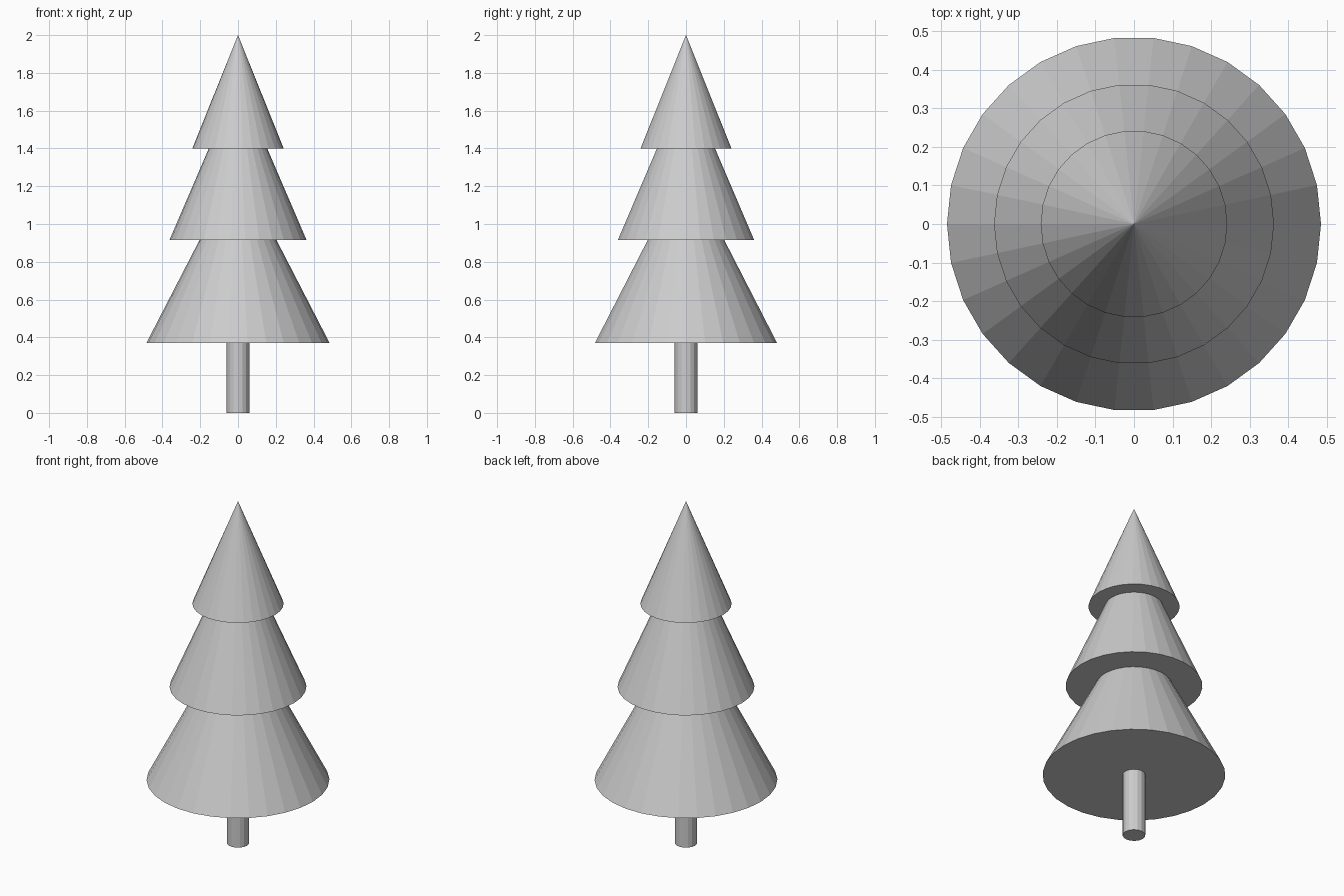
import bpy
import math

default_cube = bpy.data.objects.get("Cube")
if default_cube:
    bpy.data.objects.remove(default_cube, do_unlink=True)


def make_material(name, colour):
    mat = bpy.data.materials.new(name)
    mat.use_nodes = True
    mat.diffuse_color = colour
    mat.node_tree.nodes["Principled BSDF"].inputs["Base Color"].default_value = colour
    return mat


light_grey = make_material("light_grey", (0.6, 0.6, 0.6, 1))


def make_cone(name, sides, bottom_radius, top_radius, bottom, top):
    """Flat-shaded closed cone or cylinder standing between two heights."""
    bpy.ops.mesh.primitive_cone_add(
        vertices=sides, radius1=bottom_radius, radius2=top_radius,
        depth=top - bottom, location=(0, 0, (bottom + top) / 2),
        rotation=(0, 0, math.pi / 2))
    obj = bpy.context.object
    obj.name = name
    obj.data.name = name
    obj.data.materials.append(light_grey)
    return obj


# Trunk
make_cone("trunk", 16, 0.06, 0.06, 0, 0.38)

# Overlapping tiers of branches: radius, base height, tip height
tiers = {
    "lower_branches": (0.485, 0.37, 1.31),
    "middle_branches": (0.363, 0.915, 1.76),
    "upper_branches": (0.242, 1.4, 2.0),
}
for name, (radius, base, tip) in tiers.items():
    make_cone(name, 30, radius, 0, base, tip)
